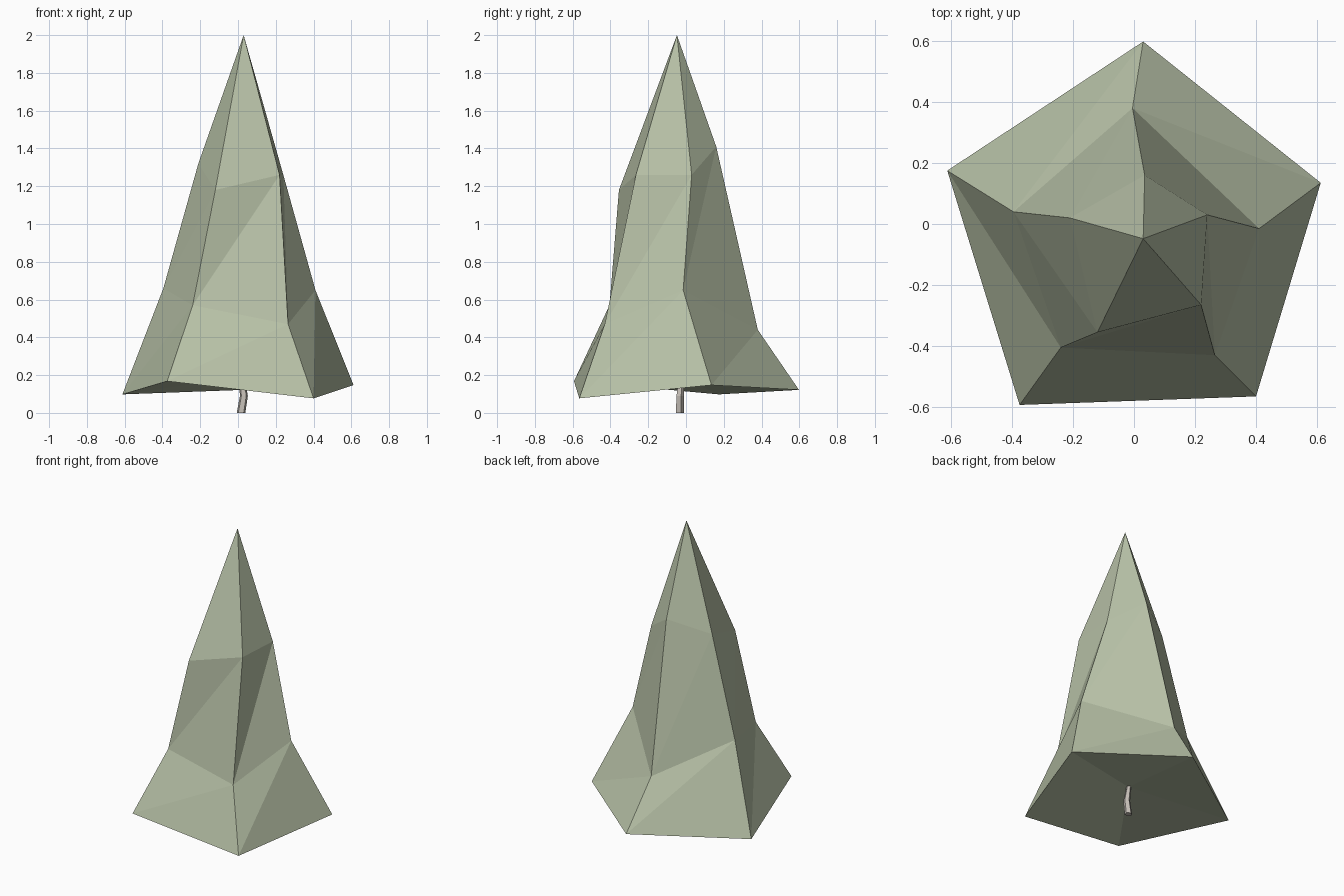
import bpy, bmesh, math

if "Cube" in bpy.data.objects:
    bpy.data.objects.remove(bpy.data.objects["Cube"])


def material(name, color):
    m = bpy.data.materials.new(name)
    m.diffuse_color = (*color, 1)
    m.use_nodes = True
    m.node_tree.nodes["Principled BSDF"].inputs["Base Color"].default_value = m.diffuse_color
    return m


def build(name, rings, top, bottom, mat):
    """Skin matching rings with triangles, closing both ends to a point."""
    bm = bmesh.new()
    loops = [[bm.verts.new(p) for p in ring] for ring in rings]
    tip, base = bm.verts.new(top), bm.verts.new(bottom)
    n = len(loops[0])
    for i in range(n):
        j = (i + 1) % n
        for lo, hi in zip(loops, loops[1:]):
            # each diagonal runs from a lower corner to the next upper corner
            bm.faces.new((lo[i], lo[j], hi[j]))
            bm.faces.new((lo[i], hi[j], hi[i]))
        bm.faces.new((loops[-1][i], loops[-1][j], tip))
        bm.faces.new((loops[0][j], loops[0][i], base))
    bmesh.ops.recalc_face_normals(bm, faces=bm.faces)
    mesh = bpy.data.meshes.new(name)
    bm.to_mesh(mesh)
    bm.free()
    mesh.materials.append(mat)
    obj = bpy.data.objects.new(name, mesh)
    bpy.context.collection.objects.link(obj)
    return obj


# foliage: three irregular five-sided rings rising to a tip, hollowed below
# order: back, left, front left, front right, right
skirt = [(0.03, 0.598, 0.122), (-0.612, 0.175, 0.098), (-0.375, -0.593, 0.168),
         (0.40, -0.565, 0.077), (0.612, 0.135, 0.147)]
middle = [(-0.005, 0.38, 0.44), (-0.395, 0.04, 0.66), (-0.24, -0.405, 0.57),
          (0.265, -0.43, 0.47), (0.41, -0.015, 0.65)]
upper = [(0.035, 0.16, 1.41), (-0.21, 0.02, 1.32), (-0.12, -0.355, 1.18),
         (0.22, -0.265, 1.26), (0.24, 0.03, 1.26)]
build("foliage", [skirt, middle, upper], (0.03, -0.048, 2.0), (0.02, -0.03, 0.19),
      material("leaf_green", (0.48, 0.54, 0.39)))


# trunk: short, slightly bent five-sided stem reaching up into the hollow
def trunk_ring(x, y, z, r):
    return [(x + r * math.cos(a), y + r * math.sin(a), z)
            for a in (math.tau * k / 5 + 0.3 for k in range(5))]


build("trunk",
      [trunk_ring(0.016, -0.034, 0, 0.024), trunk_ring(0.031, -0.032, 0.09, 0.022),
       trunk_ring(0.018, -0.026, 0.20, 0.015)],
      (0.018, -0.026, 0.20), (0.016, -0.034, 0),
      material("bark", (0.56, 0.52, 0.47)))
